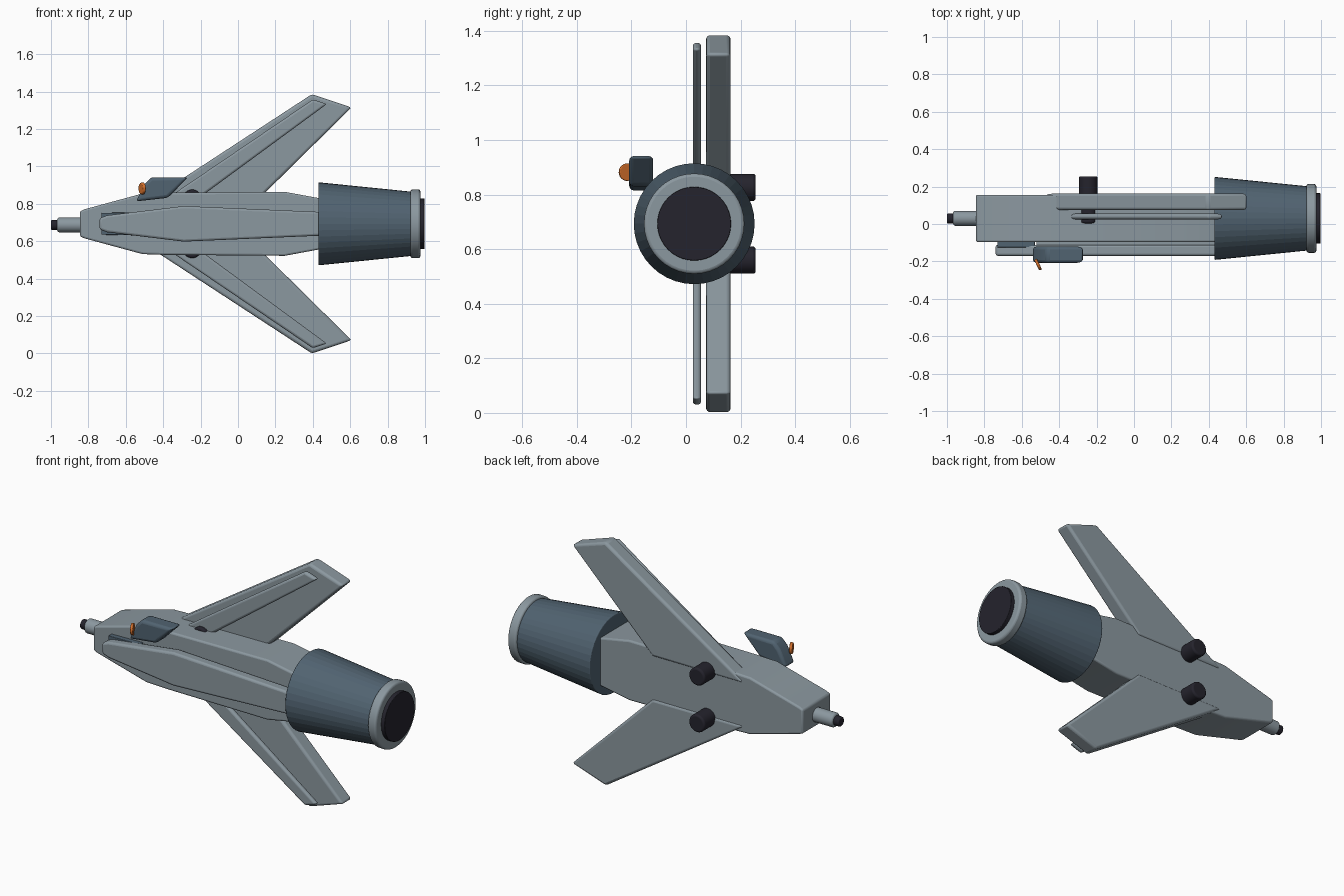
import bpy
import bmesh
import math
from mathutils import Matrix, Vector

if "Cube" in bpy.data.objects:
    bpy.data.objects.remove(bpy.data.objects["Cube"])

CY, CZ = 0.03, 0.693          # long axis of the craft


def material(name, rgb):
    m = bpy.data.materials.new(name)
    m.diffuse_color = (*rgb, 1)
    m.use_nodes = True
    m.node_tree.nodes["Principled BSDF"].inputs["Base Color"].default_value = m.diffuse_color
    return m


GREY = material("hull grey", (0.26, 0.315, 0.35))
BLUE = material("slate blue", (0.082, 0.125, 0.165))
BLACK = material("near black", (0.018, 0.017, 0.026))
ORANGE = material("orange", (0.65, 0.16, 0.025))


def finish(name, bm, mat, bevel=0.0, smooth=True):
    bmesh.ops.recalc_face_normals(bm, faces=bm.faces)
    mesh = bpy.data.meshes.new(name)
    bm.to_mesh(mesh)
    bm.free()
    ob = bpy.data.objects.new(name, mesh)
    bpy.context.collection.objects.link(ob)
    mesh.materials.append(mat)
    if bevel:
        mod = ob.modifiers.new("rounded edges", 'BEVEL')
        mod.width = bevel
        mod.segments = 3
        mod.limit_method = 'ANGLE'
        mod.angle_limit = math.radians(25)
    if smooth:
        bpy.context.view_layer.objects.active = ob
        ob.select_set(True)
        bpy.ops.object.shade_smooth_by_angle(angle=math.radians(32))
        ob.select_set(False)
    return ob


def slab(name, outline, y0, y1, mat, bevel, side=1):
    """Extrude an (x, height) outline along y; side=-1 flips it over the axis."""
    bm = bmesh.new()
    face = bm.faces.new([bm.verts.new((x, y0, CZ + side * h)) for x, h in outline])
    ext = bmesh.ops.extrude_face_region(bm, geom=[face])
    verts = [v for v in ext["geom"] if isinstance(v, bmesh.types.BMVert)]
    bmesh.ops.translate(bm, verts=verts, vec=(0, y1 - y0, 0))
    return finish(name, bm, mat, bevel)


def mirrored(half):
    return half + [(x, -h) for x, h in reversed(half)]


def rod(name, start, end, r0, r1, mat, bevel=0.0, segments=32, smooth=True):
    """Round part between two points with a radius at each end."""
    a, b = Vector(start), Vector(end)
    d = b - a
    rot = Vector((0, 0, 1)).rotation_difference(d).to_matrix().to_4x4()
    bm = bmesh.new()
    bmesh.ops.create_cone(bm, cap_ends=True, segments=segments, radius1=r0, radius2=r1,
                          depth=d.length, matrix=Matrix.Translation((a + b) / 2) @ rot)
    return finish(name, bm, mat, bevel, smooth)


# Fuselage
slab("fuselage", mirrored([(-0.845, 0.067), (-0.82, 0.078), (-0.51, 0.162),
                           (-0.38, 0.166), (0.25, 0.171), (0.45, 0.134)]),
     -0.097, 0.156, GREY, 0.01)

# Raised spine with a dark plate beneath its front
slab("spine", mirrored([(-0.74, 0.03), (-0.70, 0.045), (-0.29, 0.095), (0.45, 0.063)]),
     -0.17, -0.112, GREY, 0.012)
slab("spine_plate", mirrored([(-0.73, 0.058), (-0.53, 0.062)]), -0.125, -0.09, BLUE, 0.003)
slab("spine_base", mirrored([(-0.52, 0.045), (-0.29, 0.07), (0.45, 0.045)]),
     -0.115, -0.09, GREY, 0.0)

# Wings, wing strips and round pods on both sides
wing = [(-0.48, 0.122), (0.395, 0.693), (0.607, 0.622), (0.10, 0.122)]
strip = [(-0.40, 0.122), (0.40, 0.665), (0.475, 0.640), (-0.23, 0.122)]
for side, label in ((1, "upper"), (-1, "lower")):
    slab(label + "_wing", wing, 0.074, 0.163, GREY, 0.014, side)
    slab(label + "_wing_strip", strip, 0.025, 0.055, GREY, 0.012, side)
    z = CZ + side * 0.133
    rod(label + "_pod", (-0.245, 0.004, z), (-0.245, 0.255, z), 0.05, 0.05, BLACK, 0.01)

# Engine, rim and exhaust
rod("engine", (0.43, CY, CZ), (0.925, CY, CZ), 0.222, 0.172, BLUE, 0.006, 40, False)
rod("engine_rim", (0.922, CY, CZ), (0.975, CY, CZ), 0.184, 0.184, GREY, 0.012, 40)
rod("exhaust", (0.97, CY, CZ), (0.997, CY, CZ), 0.135, 0.135, BLACK, 0.003, 40)

# Nose probe
rod("nose_probe", (-0.967, CY, CZ - 0.006), (-0.83, CY, CZ - 0.006), 0.04, 0.04, GREY, 0.012)
rod("nose_tip", (-1.0, CY, CZ - 0.006), (-0.95, CY, CZ - 0.006), 0.027, 0.027, BLACK, 0.007)

# Side sensor and its angled lens
slab("sensor", [(-0.545, 0.12), (-0.375, 0.139), (-0.268, 0.248), (-0.465, 0.248),
                (-0.50, 0.212)], -0.208, -0.12, BLUE, 0.016)
lens = Vector((-0.513, -0.217, CZ + 0.189))
axis = Vector((-0.9, -0.43, 0)).normalized() * 0.008
rod("lens", lens - axis, lens + axis, 0.033, 0.03, ORANGE, 0.004)
